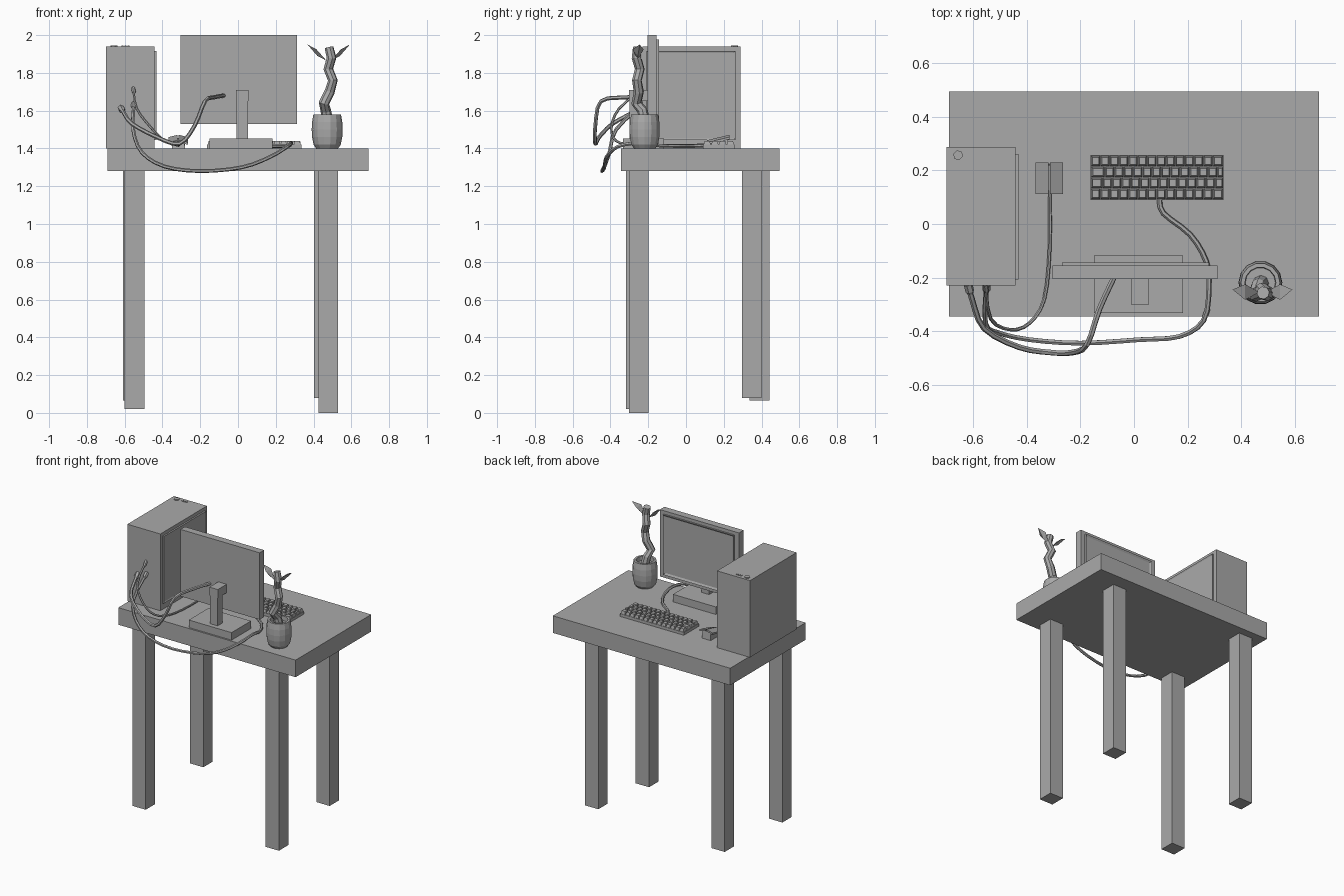
import bpy, bmesh, math
from mathutils import Vector

cube = bpy.data.objects.get("Cube")
if cube:
    bpy.data.objects.remove(cube, do_unlink=True)

grey = bpy.data.materials.new("plain grey")
grey.use_nodes = True
grey.diffuse_color = (0.4, 0.4, 0.4, 1)
grey.node_tree.nodes["Principled BSDF"].inputs["Base Color"].default_value = (0.4, 0.4, 0.4, 1)


def finish(name, bm):
    bmesh.ops.recalc_face_normals(bm, faces=bm.faces)
    mesh = bpy.data.meshes.new(name)
    bm.to_mesh(mesh)
    bm.free()
    mesh.materials.append(grey)
    obj = bpy.data.objects.new(name, mesh)
    bpy.context.collection.objects.link(obj)
    return obj


def add_box(bm, x, y, z, taper=1.0):
    """Box from (low, high) ranges; the top can be tapered."""
    mid = Vector((sum(x) / 2, sum(y) / 2, 0))
    half = Vector(((x[1] - x[0]) / 2, (y[1] - y[0]) / 2, 0))
    verts = bmesh.ops.create_cube(bm, size=2)["verts"]
    for v in verts:
        top = v.co.z > 0
        k = taper if top else 1
        v.co = (mid.x + v.co.x * half.x * k, mid.y + v.co.y * half.y * k, z[1] if top else z[0])
    return verts


def box(name, x, y, z, taper=1.0):
    bm = bmesh.new()
    add_box(bm, x, y, z, taper)
    return finish(name, bm)


def inset_side(bm, direction, thickness, depth):
    """Inset the faces that look along a direction."""
    bm.normal_update()
    faces = [f for f in bm.faces if f.normal.dot(Vector(direction)) > 0.9]
    bmesh.ops.inset_individual(bm, faces=faces, thickness=thickness, depth=depth)


def tube(name, points, radii, sides):
    """Sweep a ring along a path, with a radius at each point."""
    bm = bmesh.new()
    pts = [Vector(p) for p in points]
    rings = []
    side = None
    for i, p in enumerate(pts):
        along = (pts[min(i + 1, len(pts) - 1)] - pts[max(i - 1, 0)]).normalized()
        if side is None:
            side = along.orthogonal()
        side = (side - along * side.dot(along)).normalized()
        other = along.cross(side)
        turn = [2 * math.pi * k / sides for k in range(sides)]
        rings.append([bm.verts.new(p + radii[i] * (side * math.cos(a) + other * math.sin(a))) for a in turn])
    for a, b in zip(rings, rings[1:]):
        for k in range(sides):
            n = (k + 1) % sides
            bm.faces.new((a[k], a[n], b[n], b[k]))
    bm.faces.new(rings[0])
    bm.faces.new(rings[-1])
    return finish(name, bm)


def cable(name, points, radius):
    """Smoothly interpolated cable with a thicker plug at its last point."""
    pts = [Vector(p) for p in points]
    path = []
    for i in range(len(pts) - 1):
        p0, p1, p2, p3 = pts[max(i - 1, 0)], pts[i], pts[i + 1], pts[min(i + 2, len(pts) - 1)]
        for t in (0, 1 / 3, 2 / 3):
            path.append(0.5 * (2 * p1 + (p2 - p0) * t + (2 * p0 - 5 * p1 + 4 * p2 - p3) * t * t
                               + (3 * p1 - p0 - 3 * p2 + p3) * t ** 3))
    path.append(pts[-1])
    tube(name, path, [radius] * len(path), 6)
    end, back = pts[-1], (pts[-2] - pts[-1]).normalized()
    tube(name + "_plug", [end, end + back * 0.03, end + back * 0.04],
         [radius * 1.5, radius * 1.5, radius], 6)


# Desk with four slightly uneven legs
box("desk_top", (-0.69, 0.69), (-0.345, 0.495), (1.28, 1.40))
for name, x, y, bottom in (("front_right_leg", -0.60, -0.318, 0.02), ("front_left_leg", 0.426, -0.302, 0),
                           ("back_right_leg", -0.61, 0.337, 0.066), ("back_left_leg", 0.402, 0.296, 0.08)):
    box(name, (x, x + 0.104), (y, y + 0.104), (bottom, 1.28))

# Computer tower, raised side panel and top controls
box("tower_case", (-0.70, -0.443), (-0.23, 0.288), (1.40, 1.94))
bm = bmesh.new()
add_box(bm, (-0.45, -0.432), (-0.208, 0.262), (1.445, 1.916))
inset_side(bm, (1, 0, 0), 0.012, -0.004)
finish("tower_side_panel", bm)
tube("power_button", [(-0.657, 0.257, 1.935), (-0.657, 0.257, 1.946)], [0.019] * 2, 6)
for i in range(3):
    x = -0.617 + i * 0.016
    box("tower_port", (x, x + 0.01), (0.253, 0.265), (1.935, 1.944))

# Monitor, its raised screen surround and stand
box("monitor_case", (-0.304, 0.312), (-0.205, -0.155), (1.53, 2.0))
bm = bmesh.new()
add_box(bm, (-0.268, 0.28), (-0.16, -0.143), (1.555, 1.977))
inset_side(bm, (0, 1, 0), 0.018, -0.008)
finish("monitor_screen", bm)
box("stand_arm", (-0.01, 0.055), (-0.303, -0.2), (1.65, 1.71))
box("stand_column", (-0.008, 0.052), (-0.30, -0.245), (1.45, 1.655))
box("stand_base", (-0.15, 0.183), (-0.333, -0.117), (1.40, 1.453))

# Keyboard with staggered rows of tapered keys
box("keyboard_base", (-0.163, 0.335), (0.09, 0.257), (1.40, 1.42))
bm = bmesh.new()
left, right, pitch = -0.161, 0.333, 0.035
for row in range(4):
    y = 0.092 + row * 0.041
    x = left
    width = pitch * (1 + 0.25 * (row % 3))
    while x < right - 0.01:
        end = min(x + width, right)
        if right - end < 0.015:
            end = right
        add_box(bm, (x + 0.001, end - 0.001), (y + 0.001, y + 0.039), (1.419, 1.44), 0.72)
        x, width = end, pitch
finish("keyboard_keys", bm)

# Mouse: sloping body with two tilted button plates
bm = bmesh.new()
for v in add_box(bm, (-0.35, -0.28), (0.12, 0.225), (1.40, 1.455), 0.9):
    if v.co.z > 1.42 and v.co.y < 0.17:
        v.co.z = 1.43
finish("mouse_body", bm)
for name, x in (("mouse_right_button", (-0.367, -0.319)), ("mouse_left_button", (-0.314, -0.266))):
    bm = bmesh.new()
    for v in add_box(bm, x, (0.112, 0.23), (1.432, 1.444)):
        v.co.z += (v.co.y - 0.112) * 0.24
        if abs(v.co.x + 0.3165) > 0.02:
            v.co.z -= 0.012
    finish(name, bm)

# Plant pot: barrel outline with a hollow rim
profile = [(0.058, 1.40), (0.072, 1.42), (0.08, 1.46), (0.082, 1.50), (0.08, 1.54),
           (0.073, 1.58), (0.058, 1.58), (0.056, 1.55)]
bm = bmesh.new()
sides = 14
rings = []
for r, z in profile:
    angles = [2 * math.pi * k / sides for k in range(sides)]
    rings.append([bm.verts.new((0.472 + r * math.cos(a), -0.219 + r * math.sin(a), z)) for a in angles])
for a, b in zip(rings, rings[1:]):
    for k in range(sides):
        n = (k + 1) % sides
        bm.faces.new((a[k], a[n], b[n], b[k]))
bm.faces.new(rings[0])
bm.faces.new(rings[-1])
finish("plant_pot", bm)

# Crooked stalk and two folded leaves
stalk = [(0.475, -0.22, 1.54), (0.465, -0.23, 1.60), (0.455, -0.262, 1.64), (0.485, -0.25, 1.70),
         (0.502, -0.26, 1.76), (0.478, -0.245, 1.82), (0.495, -0.262, 1.88), (0.482, -0.257, 1.935)]
tube("plant_stalk", stalk, [0.03, 0.028, 0.028, 0.027, 0.026, 0.026, 0.026, 0.024], 8)
for name, s in (("left_leaf", 1), ("right_leaf", -1)):
    bm = bmesh.new()
    root, tip, fold, front, rear = [bm.verts.new((0.48 + s * dx, -0.255 + dy, z)) for dx, dy, z in (
        (0.012, 0, 1.865), (0.112, 0.01, 1.95), (0.06, 0, 1.89), (0.065, -0.028, 1.925), (0.065, 0.03, 1.925))]
    for face in ((root, front, fold), (front, tip, fold), (root, fold, rear), (fold, tip, rear),
                 (root, rear, front), (rear, tip, front)):
        bm.faces.new(face)
    finish(name, bm)

# Cables drooping behind the desk to the tower
cable("mouse_cable", [(-0.315, 0.125, 1.42), (-0.315, -0.09, 1.415), (-0.335, -0.28, 1.42),
                      (-0.39, -0.37, 1.44), (-0.46, -0.395, 1.51), (-0.535, -0.355, 1.61),
                      (-0.555, -0.225, 1.72)], 0.007)
cable("monitor_cable", [(-0.075, -0.2, 1.68), (-0.13, -0.32, 1.67), (-0.175, -0.45, 1.65),
                        (-0.23, -0.48, 1.52), (-0.31, -0.48, 1.425), (-0.43, -0.46, 1.46),
                        (-0.56, -0.39, 1.53), (-0.605, -0.28, 1.59), (-0.62, -0.225, 1.615)], 0.011)
cable("keyboard_cable", [(0.095, 0.095, 1.415), (0.11, 0.04, 1.413), (0.21, -0.04, 1.413),
                         (0.27, -0.14, 1.415), (0.28, -0.24, 1.43), (0.26, -0.36, 1.41),
                         (0.17, -0.42, 1.355), (0.02, -0.432, 1.30), (-0.2, -0.445, 1.28),
                         (-0.39, -0.432, 1.305), (-0.51, -0.405, 1.38), (-0.555, -0.37, 1.50),
                         (-0.55, -0.225, 1.64)], 0.01)
